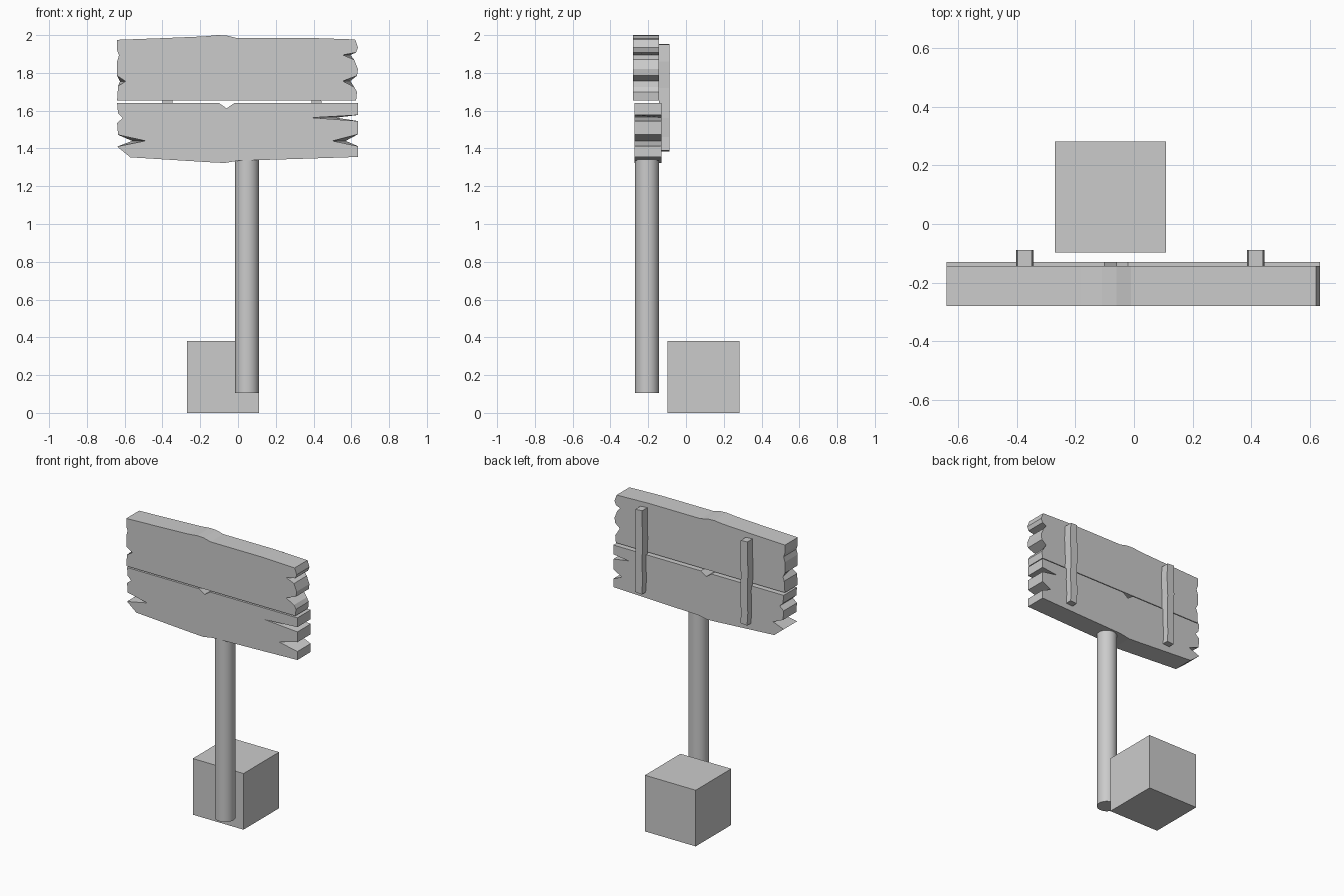
import bpy, bmesh


def slab(name, outline, y0, y1):
    """Solid from an (x, z[, back shift in x]) outline, front at y0, back at y1."""
    bm = bmesh.new()
    front = [bm.verts.new((p[0], y0, p[1])) for p in outline]
    back = [bm.verts.new((p[0] + (p[2] if len(p) > 2 else 0), y1, p[1])) for p in outline]
    bm.faces.new(front)
    bm.faces.new(back[::-1])
    n = len(outline)
    for i in range(n):
        j = (i + 1) % n
        bm.faces.new((front[i], back[i], back[j], front[j]))
    bmesh.ops.recalc_face_normals(bm, faces=bm.faces)
    bmesh.ops.triangulate(bm, faces=[f for f in bm.faces if len(f.verts) > 4])
    me = bpy.data.meshes.new(name)
    bm.to_mesh(me)
    bm.free()
    ob = bpy.data.objects.new(name, me)
    bpy.context.collection.objects.link(ob)
    return ob


# Upper plank with split ends
slab("upper_plank", [
    (-0.64, 1.975), (-0.37, 1.985), (-0.18, 1.993), (-0.11, 2.0), (-0.06, 1.998),
    (-0.01, 1.985), (0.38, 1.985), (0.62, 1.977), (0.635, 1.935), (0.625, 1.908),
    (0.555, 1.895, 0.04), (0.615, 1.87), (0.635, 1.82), (0.63, 1.785),
    (0.555, 1.757, 0.04), (0.615, 1.725), (0.63, 1.70), (0.625, 1.653),
    (-0.64, 1.653), (-0.635, 1.73), (-0.595, 1.755, -0.03), (-0.64, 1.785),
    (-0.64, 1.86), (-0.63, 1.893), (-0.64, 1.92)], -0.28, -0.143)

# Lower plank with deeper splits
slab("lower_plank", [
    (-0.64, 1.64), (-0.10, 1.64), (-0.06, 1.612), (-0.02, 1.64), (0.635, 1.64),
    (0.635, 1.577), (0.39, 1.563, 0.13), (0.635, 1.545), (0.635, 1.475),
    (0.50, 1.44, 0.07), (0.635, 1.412), (0.635, 1.355), (0.33, 1.345),
    (0.0, 1.335), (-0.07, 1.323), (-0.15, 1.327), (-0.57, 1.353), (-0.64, 1.41),
    (-0.49, 1.44, -0.07), (-0.635, 1.472), (-0.64, 1.535), (-0.61, 1.56),
    (-0.635, 1.585)], -0.272, -0.13)

# Rough battens on the back
for name, x in (("left_batten", -0.373), ("right_batten", 0.415)):
    slab(name, [
        (x - 0.025, 1.953), (x + 0.025, 1.95), (x + 0.03, 1.86), (x + 0.024, 1.72),
        (x + 0.028, 1.56), (x + 0.023, 1.46), (x + 0.027, 1.39), (x - 0.022, 1.385),
        (x - 0.028, 1.47), (x - 0.024, 1.60), (x - 0.029, 1.75), (x - 0.025, 1.87)],
        -0.143, -0.088)

# Round post
bpy.ops.mesh.primitive_cylinder_add(vertices=32, radius=0.063, depth=1.254,
                                    location=(0.048, -0.206, 0.733))
bpy.context.object.name = "post"
bpy.ops.object.shade_smooth_by_angle()

# Block behind the post
bpy.ops.mesh.primitive_cube_add(size=0.38, location=(-0.08, 0.092, 0.19))
bpy.context.object.name = "block"
